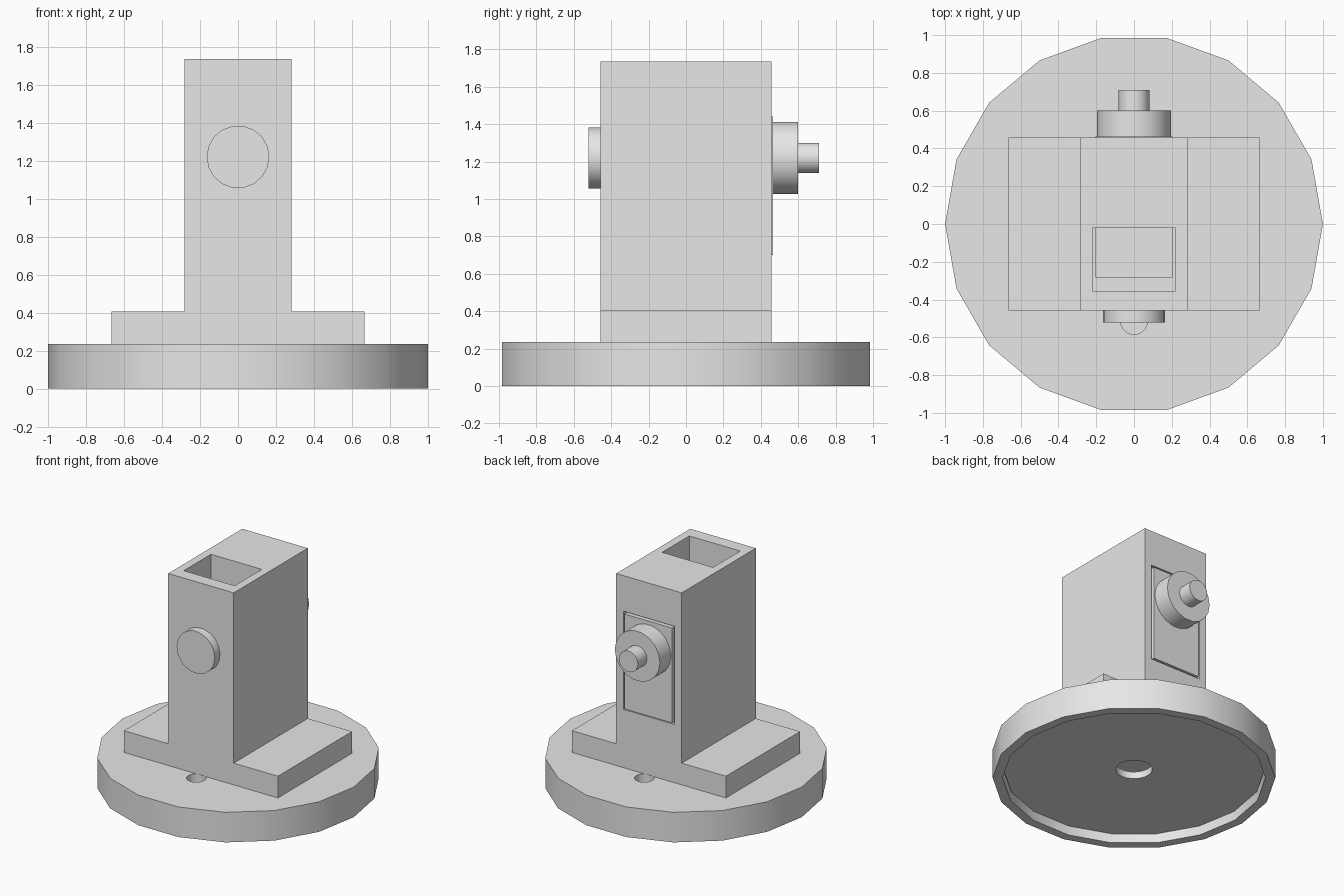
import bpy
import bmesh
import math
from mathutils import Matrix

cube = bpy.data.objects.get("Cube")
if cube:
    bpy.data.objects.remove(cube, do_unlink=True)

grey = bpy.data.materials.new("light_grey")
grey.use_nodes = True
grey.diffuse_color = (0.8, 0.8, 0.8, 1)
grey.node_tree.nodes["Principled BSDF"].inputs["Base Color"].default_value = (0.8, 0.8, 0.8, 1)


def finish(name, bm):
    bmesh.ops.recalc_face_normals(bm, faces=bm.faces)
    mesh = bpy.data.meshes.new(name)
    bm.to_mesh(mesh)
    bm.free()
    mesh.materials.append(grey)
    ob = bpy.data.objects.new(name, mesh)
    bpy.context.collection.objects.link(ob)
    return ob


def box(name, x, y, z):
    """Box from (min, max) pairs."""
    bm = bmesh.new()
    bmesh.ops.create_cube(bm, size=1)
    for v in bm.verts:
        v.co = [(a + b) / 2 + c * (b - a) for c, (a, b) in zip(v.co, (x, y, z))]
    return finish(name, bm)


def disc(name, radius, start, end, center=(0, 0), axis="Z", sides=18):
    """Cylinder from start to end along Z at (x, y), or along Y at (x, z)."""
    bm = bmesh.new()
    bmesh.ops.create_cone(bm, cap_ends=True, segments=sides, radius1=radius,
                          radius2=radius, depth=end - start)
    # a corner of the polygon points along y
    bmesh.ops.rotate(bm, verts=bm.verts, matrix=Matrix.Rotation(math.pi / 2, 3, "Z"))
    mid = (start + end) / 2
    if axis == "Y":
        bmesh.ops.rotate(bm, verts=bm.verts, matrix=Matrix.Rotation(math.pi / 2, 3, "X"))
        offset = (center[0], mid, center[1])
    else:
        offset = (*center, mid)
    bmesh.ops.translate(bm, verts=bm.verts, vec=offset)
    return finish(name, bm)


def select(ob):
    bpy.ops.object.select_all(action="DESELECT")
    ob.select_set(True)
    bpy.context.view_layer.objects.active = ob


def cut(ob, *cutters):
    for cutter in cutters:
        mod = ob.modifiers.new("cut", "BOOLEAN")
        mod.operation = "DIFFERENCE"
        mod.solver = "EXACT"
        mod.object = cutter
        select(ob)
        bpy.ops.object.modifier_apply(modifier=mod.name)
        bpy.data.objects.remove(cutter, do_unlink=True)


def smooth(*obs):
    for ob in obs:
        select(ob)
        bpy.ops.object.shade_smooth_by_angle(angle=math.radians(30))


BASE_TOP = 0.235
DEPTH = 0.457
KNOB = (0, 1.22)

# Round hollow base with two holes beside the body
base = disc("base", 1.0, 0, BASE_TOP)
cut(base, disc("cavity", 0.93, -0.1, 0.165),
    *[disc("wire_hole", 0.07, 0.1, 0.3, (0, s * 0.515), sides=24) for s in (-1, 1)])

# Recessed lid under the base with a central hole
lid = disc("base_lid", 0.925, 0.07, 0.125)
cut(lid, disc("lid_hole", 0.13, 0, 0.2, sides=24))

# Body: upside-down T profile, extruded front to back
half = [(0.665, BASE_TOP), (0.665, 0.405), (0.283, 0.405), (0.283, 1.735)]
outline = half + [(-x, z) for x, z in reversed(half)]
bm = bmesh.new()
face = bm.faces.new([bm.verts.new((x, -DEPTH, z)) for x, z in outline])
extruded = bmesh.ops.extrude_face_region(bm, geom=[face])["geom"]
bmesh.ops.translate(bm, vec=(0, 2 * DEPTH, 0),
                    verts=[g for g in extruded if isinstance(g, bmesh.types.BMVert)])
body = finish("body", bm)

# Stepped shaft in the top and recess for the rear door
cut(body,
    box("shaft", (-0.22, 0.22), (-0.355, -0.02), (1.0, 1.9)),
    box("lower_shaft", (-0.205, 0.205), (-0.28, -0.021), (0.75, 1.1)),
    box("door_recess", (-0.22, 0.22), (0.41, 0.6), (0.69, 1.457)))

# Rear door, standing slightly proud of the body
box("rear_door", (-0.205, 0.205), (0.40, 0.464), (0.70, 1.442))

# Front button, rear dial and its shaft
smooth(base, lid,
       disc("front_button", 0.165, -0.522, -0.45, KNOB, "Y"),
       disc("rear_dial", 0.195, 0.46, 0.60, KNOB, "Y"),
       disc("rear_shaft", 0.082, 0.59, 0.71, KNOB, "Y"))
